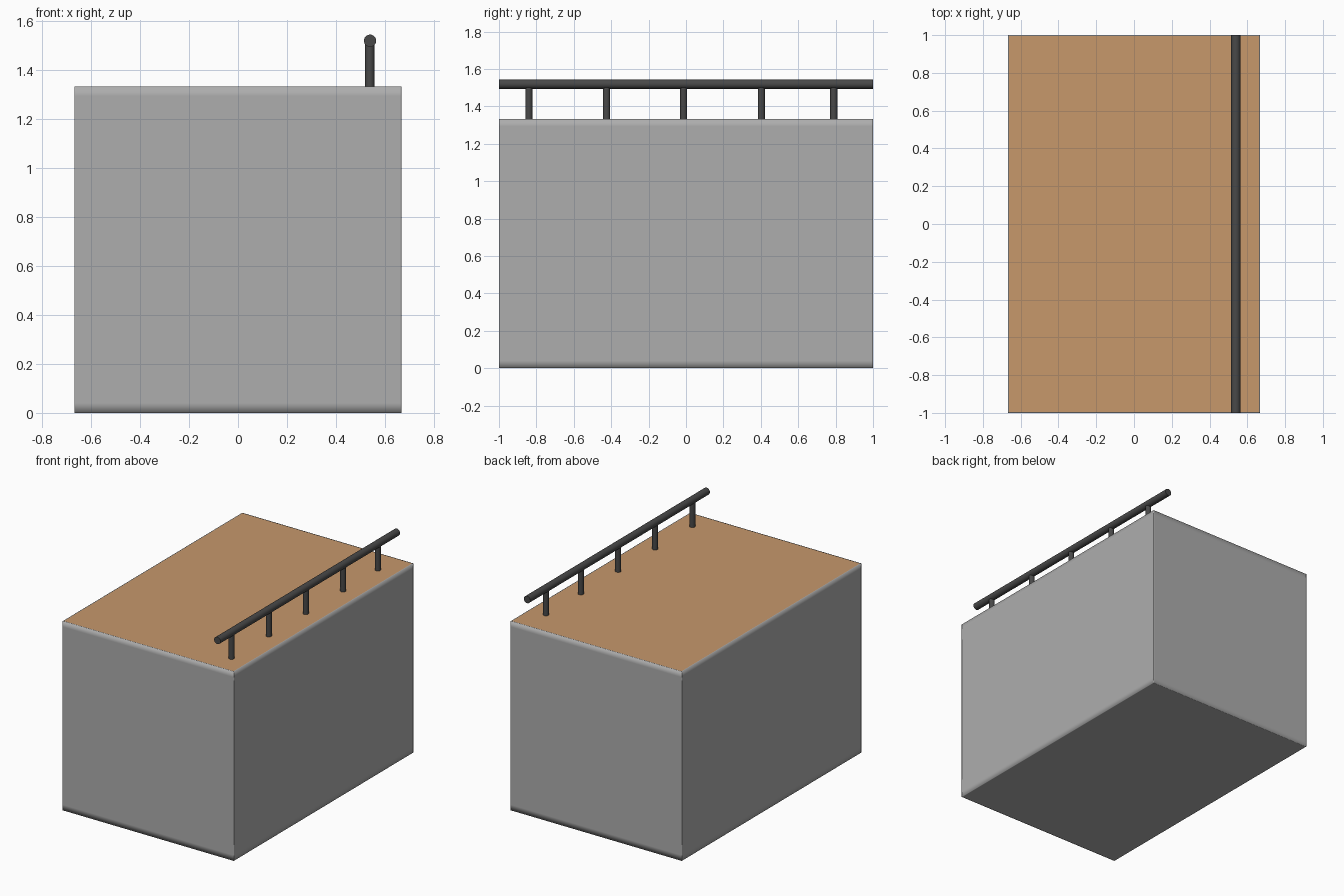
import bpy, bmesh, math
from mathutils import Vector

if "Cube" in bpy.data.objects:
    bpy.data.objects.remove(bpy.data.objects["Cube"])

HX, HY, H = 0.667, 1.0, 1.333


def material(name, rgb):
    m = bpy.data.materials.new(name)
    m.diffuse_color = (*rgb, 1)
    m.use_nodes = True
    m.node_tree.nodes["Principled BSDF"].inputs["Base Color"].default_value = m.diffuse_color
    return m


wood = material("wood_top", (0.57, 0.315, 0.148))
grey = material("grey_block", (0.42, 0.42, 0.42))
dark = material("dark_metal", (0.066, 0.066, 0.066))

# Block with support loops so its smooth edges stay tight
bm = bmesh.new()
bmesh.ops.create_cube(bm, size=1)
for v in bm.verts:
    v.co = Vector((v.co.x * 2 * HX, v.co.y * 2 * HY, (v.co.z + 0.5) * H))
cuts = [(0, HX - 0.006), (0, 0.006 - HX), (1, HY - 0.006), (1, 0.006 - HY),
        (2, 0.04), (2, H - 0.04)]
for axis, pos in cuts:
    normal = Vector((0, 0, 0))
    normal[axis] = 1
    bmesh.ops.bisect_plane(bm, geom=bm.verts[:] + bm.edges[:] + bm.faces[:],
                           plane_co=normal * pos, plane_no=normal)
for f in bm.faces:
    f.smooth = True
    # wooden deck on the top, inside the rim
    c = f.calc_center_median()
    if c.z > H - 0.001 and abs(c.x) < HX - 0.006 and abs(c.y) < HY - 0.006:
        f.material_index = 1
mesh = bpy.data.meshes.new("block")
bm.to_mesh(mesh)
bm.free()
block = bpy.data.objects.new("block", mesh)
bpy.context.collection.objects.link(block)
mesh.materials.append(grey)
mesh.materials.append(wood)


def rod(name, radius, length, loc, rot=(0, 0, 0)):
    bpy.ops.mesh.primitive_cylinder_add(vertices=32, radius=radius, depth=length,
                                        location=loc, rotation=rot)
    ob = bpy.context.object
    ob.name = name
    ob.data.materials.append(dark)
    bpy.ops.object.shade_smooth_by_angle(angle=math.radians(40))


# Handrail and its posts
rod("handrail", 0.025, 2.0, (0.539, 0, 1.519), (math.pi / 2, 0, 0))
for i, y in enumerate((-0.84, -0.425, -0.013, 0.403, 0.79)):
    rod(f"rail_post_{i + 1}", 0.019, 0.18, (0.538, y, H + 0.09))
